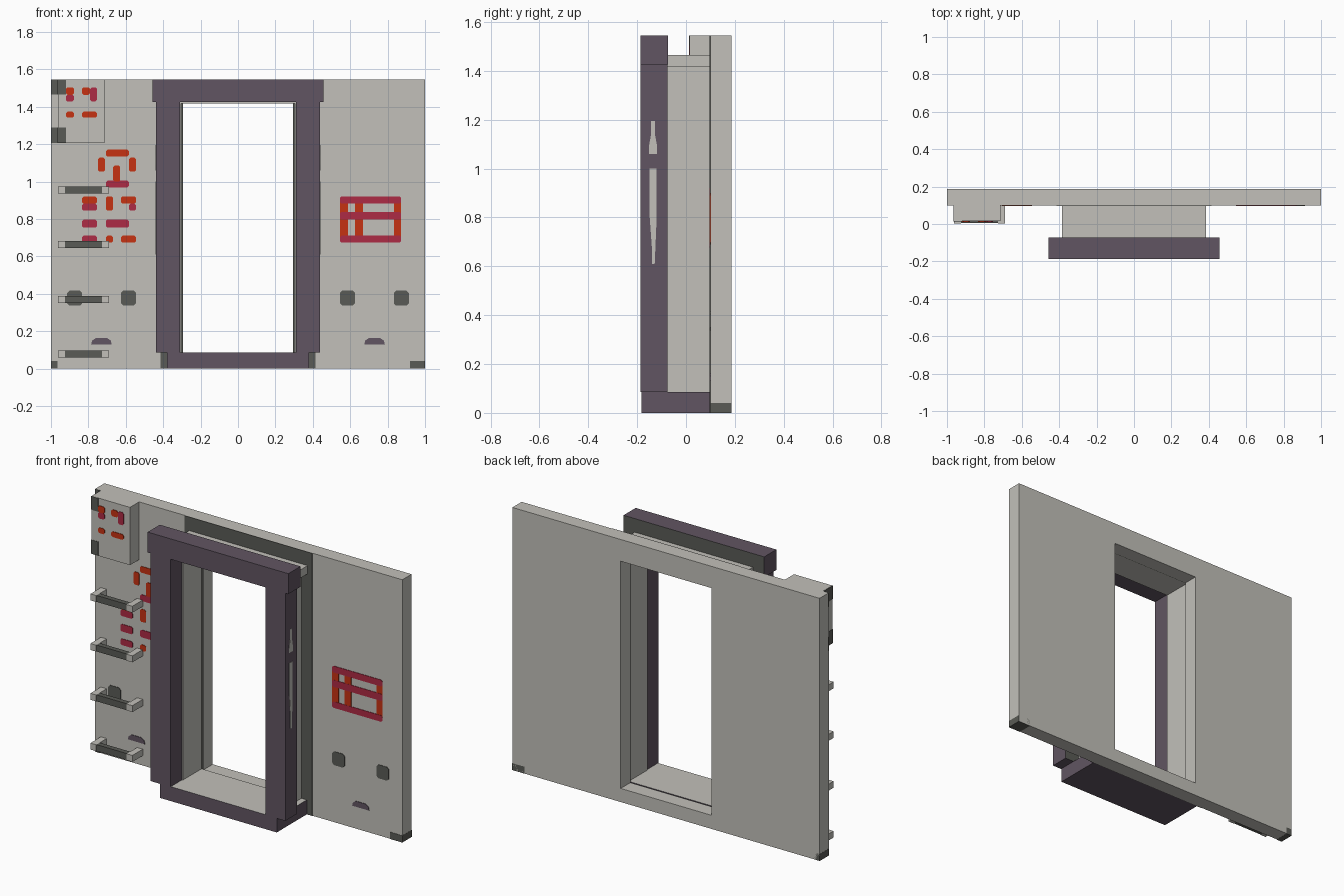
import bpy, bmesh

if "Cube" in bpy.data.objects:
    bpy.data.objects.remove(bpy.data.objects["Cube"])


def material(name, rgb):
    m = bpy.data.materials.new(name)
    m.diffuse_color = (*rgb, 1)
    m.use_nodes = True
    m.node_tree.nodes["Principled BSDF"].inputs["Base Color"].default_value = m.diffuse_color
    return m


GREY = material("light_grey", (.54, .53, .49))
DARK = material("dark_grey", (.102, .105, .093))
PURPLE = material("dusky_purple", (.12, .091, .122))
ORANGE = material("orange_red", (.565, .032, .006))
CRIMSON = material("crimson", (.418, .024, .058))


def finish(name, bm, mats, rule=None):
    bmesh.ops.recalc_face_normals(bm, faces=bm.faces[:])
    bm.normal_update()
    if rule:
        for f in bm.faces:
            f.material_index = 1 if rule(f.normal) else 0
    me = bpy.data.meshes.new(name)
    bm.to_mesh(me)
    bm.free()
    for m in mats:
        me.materials.append(m)
    ob = bpy.data.objects.new(name, me)
    bpy.context.collection.objects.link(ob)
    return ob


def prism(name, pts, lo, hi, axis, mats, rule=None):
    """Extrude an outline along y (points x,z) or along x (points y,z)."""
    bm = bmesh.new()
    at = (lambda p, d: (p[0], d, p[1])) if axis == 'y' else (lambda p, d: (d, p[0], p[1]))
    a = [bm.verts.new(at(p, lo)) for p in pts]
    b = [bm.verts.new(at(p, hi)) for p in pts]
    bm.faces.new(a)
    bm.faces.new(b)
    for i in range(len(pts)):
        j = (i + 1) % len(pts)
        bm.faces.new((a[i], a[j], b[j], b[i]))
    return finish(name, bm, mats, rule)


def rect(x0, x1, z0, z1):
    return [(x0, z0), (x1, z0), (x1, z1), (x0, z1)]


def box(name, x0, x1, y0, y1, z0, z1, mats, rule=None):
    return prism(name, rect(x0, x1, z0, z1), y0, y1, 'y', mats, rule)


def ring(name, outer, inner, y0, y1, mats):
    """Flat panel with a rectangular opening."""
    bm = bmesh.new()
    loops = [[bm.verts.new((x, y, z)) for x, z in rect(*r)]
             for r, y in ((outer, y0), (inner, y0), (inner, y1), (outer, y1))]
    for k in range(4):
        a, b = loops[k], loops[(k + 1) % 4]
        for i in range(4):
            j = (i + 1) % 4
            bm.faces.new((a[i], a[j], b[j], b[i]))
    return finish(name, bm, mats)


def plate(name, x0, x1, z0, z1, y, mat, c=.008):
    """Thin painted patch with clipped corners, lying in front of plane y."""
    pts = [(x0 + c, z0), (x1 - c, z0), (x1, z0 + c), (x1, z1 - c),
           (x1 - c, z1), (x0 + c, z1), (x0, z1 - c), (x0, z0 + c)]
    return prism(name, pts, y - .003, y, 'y', [mat])


H, WALL, BOX = 1.545, .1, .015
OPENING = (-.295, .295, .08, 1.417)

# Wall and the dark surround behind the door frame
ring("wall", (-1, 1, 0, H), OPENING, WALL, .186, [GREY])
ring("surround", (-.415, .415, 0, H), OPENING, WALL - .003, WALL, [DARK])

# Passage between wall and frame
box("passage_roof", -.385, .385, -.075, .097, 1.417, 1.465, [GREY])
for s, side in ((-1, "left"), (1, "right")):
    a, b = sorted((s * .305, s * .345))
    box("passage_side_" + side, a, b, -.076, .097, .085, 1.417, [GREY])

# Door frame: sill with light top, columns and header with dark backs
box("sill", -.38, .38, -.182, .097, 0, .085, [PURPLE, GREY], lambda n: n.z > .9)
box("header", -.458, .458, -.186, -.073, 1.425, H, [PURPLE, DARK], lambda n: n.y > .9)
upper_mark = [(-.152, 1.06), (-.118, 1.06), (-.118, 1.09), (-.127, 1.14),
              (-.127, 1.195), (-.143, 1.195), (-.143, 1.14), (-.152, 1.09)]
lower_mark = [(-.14, .61), (-.128, .61), (-.12, .8), (-.12, 1), (-.15, 1), (-.15, .82), (-.14, .68)]
for s, side in ((-1, "left"), (1, "right")):
    a, b = sorted((s * .31, s * .438))
    box("column_" + side, a, b, -.186, -.076, .085, 1.425, [PURPLE, DARK], lambda n: n.y > .9)
    # worn streaks on the outer column sides
    for pts, nm in ((upper_mark, "upper"), (lower_mark, "lower")):
        prism(f"streak_{nm}_{side}", pts, s * .438, s * .440, 'x', [GREY])

    # dark squares and small vents low on the wall
    for cx in (.585, .873):
        plate("dark_square_" + side, s * cx - .04, s * cx + .04, .337, .417, WALL, DARK, .012)
    cx = s * .73
    prism("vent_" + side, [(cx - .055, .13), (cx + .055, .13), (cx + .05, .15), (cx + .03, .163),
                           (cx - .03, .163), (cx - .05, .15)], WALL - .003, WALL, 'y', [PURPLE])

# Dark corner caps at the foot of the wall
box("foot_cap_left", -1.001, -.965, WALL - .002, .186, -.0005, .04, [DARK])
box("foot_cap_right", .92, 1.001, WALL - .002, .186, -.0005, .04, [DARK])

# Equipment box in the upper corner with its dark caps
box("corner_box", -.963, -.714, BOX, WALL, 1.205, H, [GREY])
for z0, z1 in ((1.465, H - .001), (1.206, 1.288)):
    box("box_cap", -.965, -.92, BOX - .002, WALL, z0, z1, [DARK])
    box("edge_cap", -1.0005, -.963, WALL - .002, .11, z0, z1, [DARK])

# Ladder rungs: light end brackets, dark bar
for z in (.077, .37, .663, .955):
    for x0, x1 in ((-.963, -.925), (-.727, -.69)):
        box("rung_bracket", x0, x1, .003, WALL, z - .019, z + .019, [GREY])
    box("rung_bar", -.925, -.727, .006, .036, z - .019, z + .019, [DARK])

# Window-like panel of bars on the right side
for x0, x1 in ((.545, .588), (.625, .668), (.834, .872)):
    plate("panel_upright", x0, x1, .69, .90, WALL, ORANGE)
for z0, z1 in ((.674, .711), (.797, .838), (.882, .92)):
    plate("panel_crossbar", .545, .872, z0, z1, WALL - .001, CRIMSON)

# Painted dashes on the left side and on the box
orange_dashes = [(-.706, -.583, 1.134, 1.171), (-.749, -.711, 1.053, 1.128),
                 (-.583, -.545, 1.053, 1.128), (-.668, -.631, 1.0, 1.086),
                 (-.834, -.754, .882, .92), (-.706, -.668, .845, .92),
                 (-.626, -.545, .882, .92), (-.626, -.545, .674, .711),
                 (-.706, -.668, .674, .711)]
crimson_dashes = [(-.706, -.583, .968, 1.005), (-.834, -.754, .845, .882),
                  (-.583, -.545, .845, .882), (-.834, -.754, .754, .797),
                  (-.706, -.583, .754, .797), (-.834, -.754, .674, .711)]
for d in orange_dashes:
    plate("orange_dash", *d, WALL, ORANGE)
for d in crimson_dashes:
    plate("crimson_dash", *d, WALL, CRIMSON)
for x0, x1, z0, z1, m in ((-.92, -.877, 1.428, 1.464, CRIMSON), (-.92, -.877, 1.464, 1.503, ORANGE),
                          (-.834, -.791, 1.464, 1.503, ORANGE), (-.791, -.754, 1.428, 1.503, CRIMSON),
                          (-.92, -.877, 1.342, 1.374, ORANGE), (-.834, -.754, 1.342, 1.374, ORANGE)):
    plate("box_dash", x0, x1, z0, z1, BOX, m)
